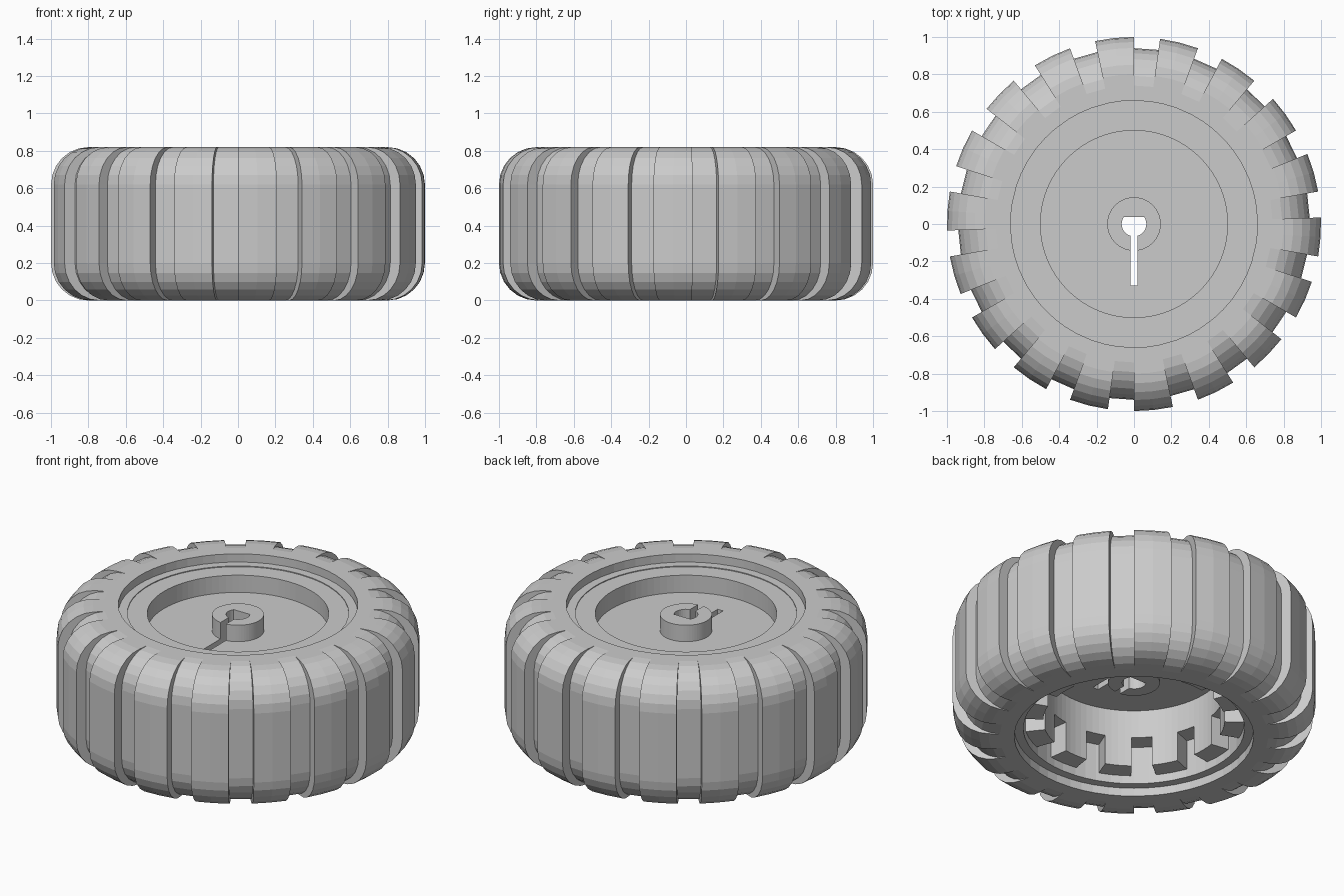
import bpy, bmesh
from math import sin, cos, radians, degrees, asin

if "Cube" in bpy.data.objects:
    bpy.data.objects.remove(bpy.data.objects["Cube"])

H = 0.82


def finish(name, bm):
    bmesh.ops.remove_doubles(bm, verts=bm.verts, dist=1e-5)
    bmesh.ops.recalc_face_normals(bm, faces=bm.faces)
    me = bpy.data.meshes.new(name)
    bm.to_mesh(me)
    bm.free()
    ob = bpy.data.objects.new(name, me)
    bpy.context.collection.objects.link(ob)
    return ob


def revolve(name, columns, closed=True):
    """Sweep a list of (angle, profile) columns around z; profiles share a point count."""
    bm = bmesh.new()
    rings = [[(r * cos(radians(a)), r * sin(radians(a)), z) for r, z in prof]
             for a, prof in columns]
    for i, cur in enumerate(rings):
        nxt = rings[(i + 1) % len(rings)]
        n = len(cur)
        for j in range(n if closed else n - 1):
            k = (j + 1) % n
            pts = []
            for p in (cur[j], cur[k], nxt[k], nxt[j]):
                if all(sum((u - v) ** 2 for u, v in zip(p, q)) > 1e-10 for q in pts):
                    pts.append(p)
            if len(pts) > 2:
                bm.faces.new([bm.verts.new(p) for p in pts])
    return finish(name, bm)


def tyre_profile(outer):
    c, rad, n = outer - 0.2, 0.2, 6
    low = [(c + rad * sin(radians(90 * i / n)), rad - rad * cos(radians(90 * i / n)))
           for i in range(n + 1)]
    half = [(0.61, 0.05), (0.66, 0.05), (0.66, 0.0), (0.72, 0.0)] + low
    return half + [(r, H - z) for r, z in reversed(half)]


# Tyre: 18 tread lugs, each 12 degrees wide, standing out of a lower carcass
base, lug = tyre_profile(0.94), tyre_profile(1.0)
cols = []
for i in range(18):
    a = 10 + 20 * i
    cols += [(a, base), (a, lug), (a + 6, lug), (a + 12, lug), (a + 12, base)]
revolve("tyre", cols)


# Rim: sleeve with 12 teeth along its lower edge
def rim_profile(z):
    return [(0.5, z), (0.612, z), (0.612, 0.765), (0.5, 0.765)]


tooth, notch = rim_profile(0.1), rim_profile(0.28)
cols = []
for i in range(12):
    a = 30 * i
    cols += [(a + d, tooth) for d in (-8.5, -4.25, 0, 4.25, 8.5)]
    cols += [(a + d, notch) for d in (8.5, 12.75, 17.25, 21.5)]
revolve("rim", cols)

# Wheel disc with centre hub
disc = [(0, 0.34), (0.143, 0.34), (0.143, 0.45), (0.503, 0.45),
        (0.503, 0.66), (0.143, 0.66), (0.143, 0.76), (0, 0.76)]
wheel_disc = revolve("wheel_disc", [(6 * i, disc) for i in range(60)], closed=False)

# D-shaped axle hole and slot, cut through disc and hub
R, W = 0.066, 0.018
g, f = degrees(asin(W / R)), degrees(asin(0.037 / R))


def arc(a0, a1, n=10):
    return [(R * cos(radians(a0 + (a1 - a0) * i / n)), R * sin(radians(a0 + (a1 - a0) * i / n)))
            for i in range(n + 1)]


outline = arc(180 - f, 270 - g) + [(-W, -0.33), (W, -0.33)] + arc(270 + g, 360 + f)
bm = bmesh.new()
face = bm.faces.new([bm.verts.new((x, y, 0.2)) for x, y in outline])
top = bmesh.ops.extrude_face_region(bm, geom=[face])["geom"]
bmesh.ops.translate(bm, vec=(0, 0, 0.7), verts=[v for v in top if isinstance(v, bmesh.types.BMVert)])
cutter = finish("axle_cutter", bm)
cutter.hide_render = True

mod = wheel_disc.modifiers.new("axle_hole", "BOOLEAN")
mod.operation, mod.solver, mod.object = "DIFFERENCE", "EXACT", cutter
bpy.context.view_layer.objects.active = wheel_disc
bpy.ops.object.modifier_apply(modifier=mod.name)
bpy.data.objects.remove(cutter)
